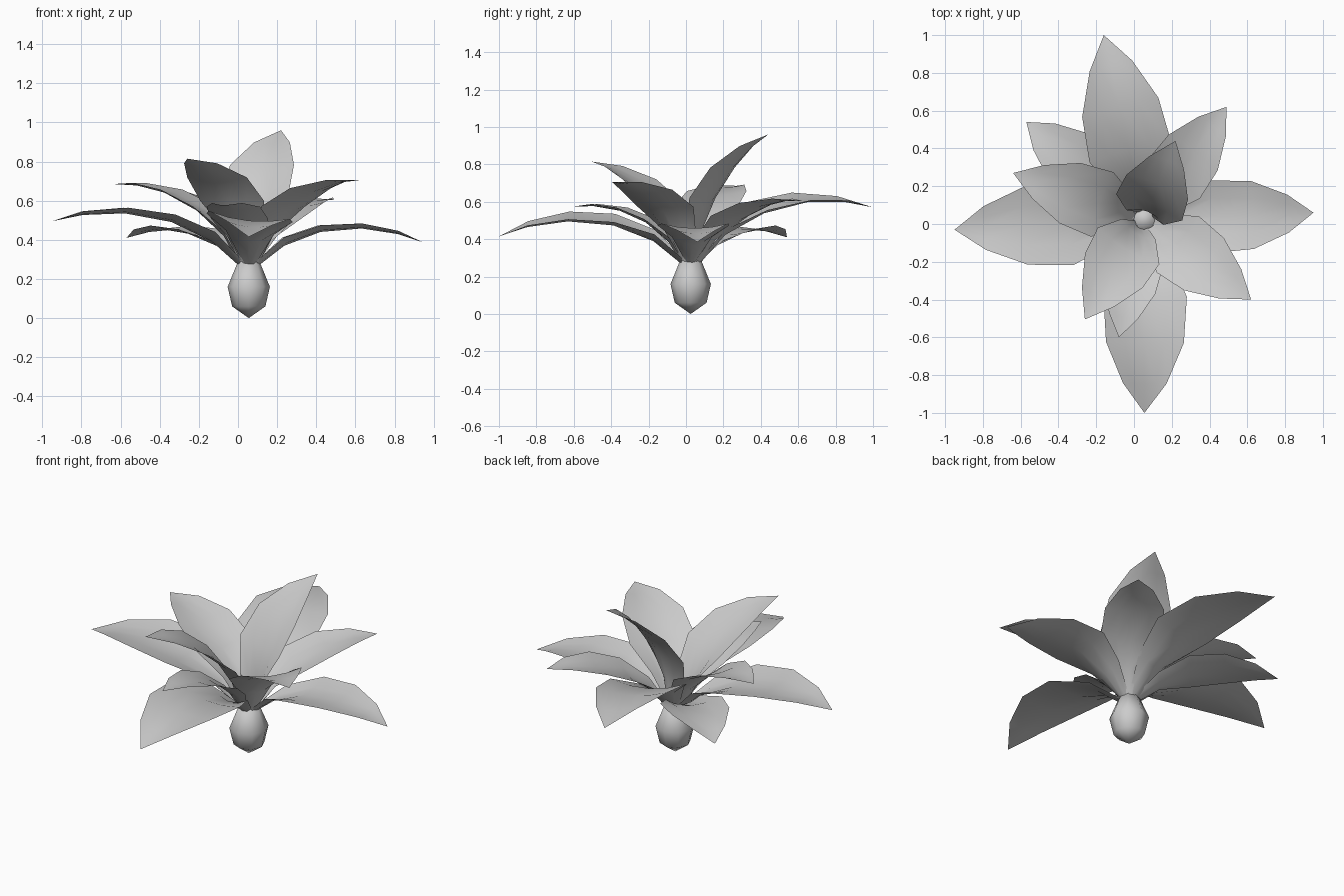
import bpy, bmesh, math
from mathutils import Matrix, Vector

old = bpy.data.objects.get("Cube")
if old:
    bpy.data.objects.remove(old, do_unlink=True)

grey = bpy.data.materials.new("pale_grey")
grey.use_nodes = True
grey.diffuse_color = (0.6, 0.6, 0.6, 1)
grey.node_tree.nodes["Principled BSDF"].inputs["Base Color"].default_value = (0.6, 0.6, 0.6, 1)

CENTRE = Vector((0.055, 0.025, 0))
UP = Vector((0, 0, 1))


def add_object(name, bm):
    mesh = bpy.data.meshes.new(name)
    bm.to_mesh(mesh)
    bm.free()
    mesh.materials.append(grey)
    for face in mesh.polygons:
        face.use_smooth = True
    obj = bpy.data.objects.new(name, mesh)
    bpy.context.scene.collection.objects.link(obj)
    return obj


def skin(bm, rows, closed=False):
    """Join neighbouring rows of vertices with quads."""
    for low, high in zip(rows, rows[1:]):
        count = len(low)
        for i in range(count if closed else count - 1):
            j = (i + 1) % count
            bm.faces.new((low[i], low[j], high[j], high[i]))


def make_bulb():
    """Faceted bulb, pointed at the foot and closed at the neck."""
    bm = bmesh.new()
    rings = []
    for radius, z in ((0.085, 0.06), (0.108, 0.16), (0.055, 0.29)):
        angles = [math.tau * i / 8 for i in range(8)]
        rings.append([bm.verts.new(CENTRE + Vector((radius * math.cos(a), radius * math.sin(a), z)))
                      for a in angles])
    skin(bm, rings, closed=True)
    foot = bm.verts.new(CENTRE)
    for i in range(8):
        bm.faces.new((foot, rings[0][(i + 1) % 8], rings[0][i]))
    bm.faces.new(rings[-1])
    add_object("bulb", bm)


# Position along the petal, width and upward cupping, as shares of its length
SECTIONS = ((0, 0.09, 0.035), (0.22, 0.25, 0.05), (0.46, 0.45, 0.04),
            (0.69, 0.42, 0.03), (0.875, 0.235, 0.02), (1, 0, 0))


def make_petal(name, tip, arch=1.0, broad=1.0, roll=0.0):
    """Arched petal, cupped at the base and flatter at the tip."""
    tip = Vector(tip)
    out = tip - CENTRE
    out.z = 0
    out.normalize()
    base = CENTRE + out * 0.05 + UP * 0.268
    chord = tip - base
    length = chord.length
    side = UP.cross(out)
    normal = chord.normalized().cross(side)
    knee = base + chord * 0.22 + normal * length * 0.19 * arch
    crest = base + chord * 0.61 + normal * length * 0.245 * arch
    turn = Matrix.Rotation(roll, 3, chord)
    across, rise = turn @ side, turn @ normal

    bm = bmesh.new()
    rows = []
    for t, width, cup in SECTIONS:
        s = 1 - t
        middle = base * s**3 + knee * 3 * s * s * t + crest * 3 * s * t * t + tip * t**3
        row = []
        for u in (-1, -0.5, 0, 0.5, 1):
            offset = across * u * width * broad / 2 + rise * cup * u * u
            row.append(bm.verts.new(middle + offset * length))
        rows.append(row)
    skin(bm, rows)
    bmesh.ops.remove_doubles(bm, verts=bm.verts, dist=0.0001)
    add_object(name, bm)


make_bulb()

# Lower, spreading petals
make_petal("back_petal", (-0.16, 1.0, 0.57), roll=0.1)
make_petal("front_petal", (0.055, -1.0, 0.415), arch=0.95, roll=-0.1)
make_petal("left_petal", (0.95, 0.06, 0.385), arch=0.93)
make_petal("right_petal", (-0.95, -0.03, 0.495), arch=0.87)
make_petal("back_right_petal", (-0.57, 0.54, 0.41), arch=0.82)
make_petal("back_left_petal", (0.49, 0.62, 0.605), arch=0.88)
make_petal("small_front_petal", (-0.08, -0.6, 0.575))

# Upper, steeper petals
make_petal("upper_left_petal", (0.62, -0.4, 0.705), broad=1.05)
make_petal("upper_right_petal", (-0.64, 0.27, 0.685), broad=1.0)
make_petal("upper_front_petal", (-0.26, -0.505, 0.815), broad=1.07)
make_petal("upper_back_petal", (0.22, 0.44, 0.96), broad=1.05)
